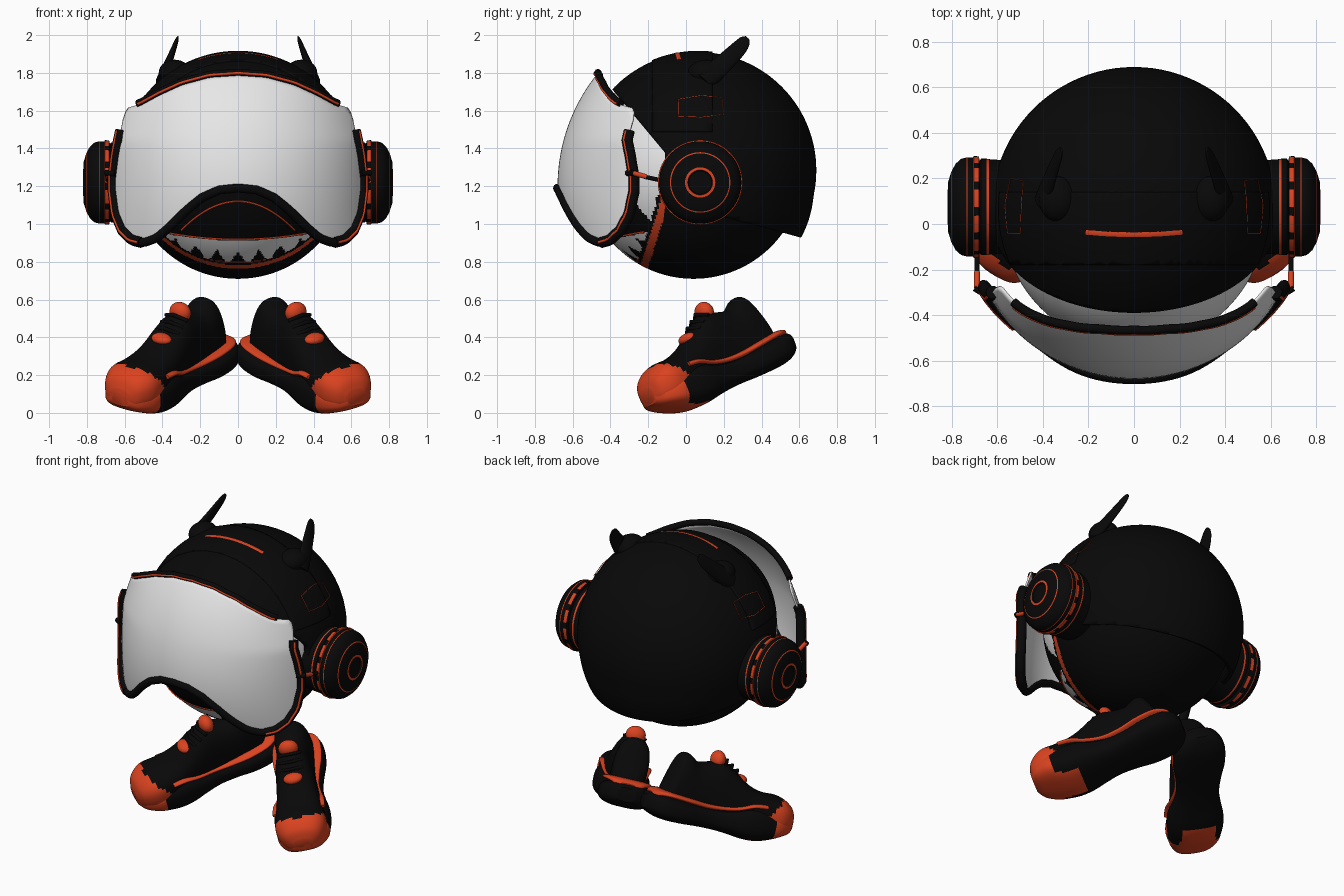
import bpy, bmesh, math
from math import sin, cos, pi, sqrt, radians
from mathutils import Matrix, Vector

cube = bpy.data.objects.get("Cube")
if cube:
    bpy.data.objects.remove(cube)


def material(name, rgb):
    m = bpy.data.materials.new(name)
    m.use_nodes = True
    m.diffuse_color = (*rgb, 1)
    m.node_tree.nodes["Principled BSDF"].inputs["Base Color"].default_value = (*rgb, 1)
    return m


BLACK, ORANGE, WHITE = 0, 1, 2
MATS = [material("black", (0.0025, 0.0025, 0.0025)),
        material("orange", (0.7, 0.055, 0.014)),
        material("white", (0.8, 0.8, 0.8))]
MIRROR = Matrix.Scale(-1, 4, (1, 0, 0))
SIDES = (("left", Matrix.Identity(4)), ("right", MIRROR))


def finish(name, bm, matrix=Matrix.Identity(4), thick=0):
    """Turn a bmesh into a smooth shaded object."""
    bm.transform(matrix)
    bmesh.ops.recalc_face_normals(bm, faces=bm.faces)
    me = bpy.data.meshes.new(name)
    bm.to_mesh(me)
    bm.free()
    for m in MATS:
        me.materials.append(m)
    ob = bpy.data.objects.new(name, me)
    bpy.context.collection.objects.link(ob)
    bpy.ops.object.select_all(action='DESELECT')
    ob.select_set(True)
    bpy.context.view_layer.objects.active = ob
    bpy.ops.object.shade_smooth_by_angle(angle=radians(40))
    if thick:
        mod = ob.modifiers.new("thickness", 'SOLIDIFY')
        mod.thickness, mod.offset = thick, -1


def skin(rings, rule, closed=True, caps=True):
    """Bridge rows of points; rule(row, column, centre) gives the colour."""
    bm = bmesh.new()
    rows = [[bm.verts.new(p) for p in ring] for ring in rings]
    n = len(rows[0])
    for i in range(len(rows) - 1):
        for j in range(n if closed else n - 1):
            k = (j + 1) % n
            f = bm.faces.new((rows[i][j], rows[i][k], rows[i + 1][k], rows[i + 1][j]))
            f.material_index = rule(i, j, f.calc_center_median())
    if caps:
        for i in (0, -1):
            f = bm.faces.new(rows[i])
            f.material_index = rule(i, 0, f.calc_center_median())
    return bm


def refine(rows, steps=5):
    """Smooth in-between rows through the given ones."""
    pts = [Vector(r) for r in (rows[0], *rows, rows[-1])]
    out = []
    for p, q, r, s in zip(pts, pts[1:], pts[2:], pts[3:]):
        for t in (k / steps for k in range(steps)):
            out.append(q + (r - p) * t / 2 + (p - 2.5 * q + 2 * r - s / 2) * t * t
                       + (s / 2 - 1.5 * r + 1.5 * q - p / 2) * t ** 3)
    return out + [pts[-1]]


def loft(name, sections, rule, matrix, power=0.8, n=48):
    """Rounded sections (position, half width, bottom, top) along y."""
    def signed(v):
        return math.copysign(abs(v) ** power, v)
    rings = [[(w * signed(cos(2 * pi * j / n)), a,
               (lo + hi) / 2 + (hi - lo) / 2 * signed(sin(2 * pi * j / n)))
              for j in range(n)] for a, w, lo, hi in refine(sections)]
    finish(name, skin(rings, rule), matrix)


def tube(name, points, radius, mat, matrix=Matrix.Identity(4), cyclic=False):
    cu = bpy.data.curves.new(name, 'CURVE')
    cu.dimensions = '3D'
    cu.bevel_depth, cu.bevel_resolution, cu.use_fill_caps = radius, 3, True
    sp = cu.splines.new('POLY')
    sp.points.add(len(points) - 1)
    for p, co in zip(sp.points, points):
        p.co = (*(matrix @ Vector(co)), 1)
    sp.use_cyclic_u = cyclic
    sp.use_smooth = True
    cu.materials.append(MATS[mat])
    bpy.context.collection.objects.link(bpy.data.objects.new(name, cu))


def blob(name, centre, size, mat, matrix):
    bm = bmesh.new()
    bmesh.ops.create_uvsphere(bm, u_segments=24, v_segments=14, radius=1)
    bm.transform(Matrix.Translation(centre) @ Matrix.Diagonal((*size, 1)))
    for f in bm.faces:
        f.material_index = mat
    finish(name, bm, matrix)


def ball(radius, centre, planes, keep=None, u=96, v=64):
    """Sphere sliced by planes, then reduced to the faces that keep() accepts."""
    bm = bmesh.new()
    bmesh.ops.create_uvsphere(bm, u_segments=u, v_segments=v, radius=radius)
    bm.transform(Matrix.Translation(centre))
    for co, no in planes:
        bmesh.ops.bisect_plane(bm, geom=bm.verts[:] + bm.edges[:] + bm.faces[:],
                               plane_co=co, plane_no=no)
    if keep:
        drop = [f for f in bm.faces if not keep(f.calc_center_median())]
        bmesh.ops.delete(bm, geom=drop, context='FACES')
    return bm


def lerp(table, x):
    for (x0, z0), (x1, z1) in zip(table, table[1:]):
        if x <= x1:
            return z0 + (z1 - z0) * (x - x0) / (x1 - x0)
    return table[-1][1]


# Helmet shell: open at the face and below the rear seam
HC = Vector((0, 0.065, 1.285))


def in_shell(c):
    face = c.y < -0.11 and c.z < 1.7 - 1.2 * (c.y + 0.38)
    return not face and c.z > 1.095 - 0.29 * c.y


shell = ball(0.625, HC, [((0, -0.11, 0), (0, 1, 0)),
                         ((0, -0.38, 1.7), (0, 1.2, 1)),
                         ((0, 0, 1.095), (0, 0.29, 1))], in_shell)
for vert in shell.verts:
    if vert.co.z < 1.15 and vert.co.y > 0.2:
        vert.co.y += (1.15 - vert.co.z) * 0.14 * min(1, (vert.co.y - 0.2) / 0.2)
finish("helmet_shell", shell, thick=0.04)

# Raised crown panel with a nearly flush slit
finish("crown_panel", ball(0.632, HC, [((0, -0.18, 0), (0, 1, 0)), ((0, 0.14, 0), (0, 1, 0)),
                                       ((0, 0, 1.49), (0, 0, 1))],
                           lambda c: -0.18 < c.y < 0.14 and c.z > 1.49), thick=0.02)
tube("crown_slit", [(x, y, HC.z + sqrt(0.595 ** 2 - x * x - (y - HC.y) ** 2))
                    for x, y in ((0.02 * i, -0.04 + 0.0001 * i * i) for i in range(-10, 11))],
     0.04, ORANGE)

# Head with painted mouth; its front ends at a slanted jaw edge
head = ball(0.58, (0, 0.04, 1.29), [((0, -0.11, 1.1), (0, 1, -0.12))], u=256, v=160)
for f in head.faces:
    c = f.calc_center_median()
    edge = c.y + 0.11 - 0.12 * (c.z - 1.1)
    slant = edge + 0.2 * max(0, 1.1 - c.z)
    lip = 0.915 + 0.25 * c.x ** 2
    jaw = 0.75 + 0.65 * c.x ** 2
    spike = 0.075 * abs(2 * ((c.x / 0.11) % 1) - 1) - 0.025
    colour = WHITE
    if edge > 0 or c.z < jaw or (c.z < 1.1 and slant > 0.015):
        colour = BLACK
    elif c.z < 1.2 and slant > -0.03:
        colour = ORANGE
    elif c.z < 1.15 and slant > -0.05:
        colour = BLACK
    elif c.z < jaw + 0.05:
        colour = ORANGE
    elif c.z < jaw + 0.055 + spike:
        colour = BLACK
    elif lip < c.z < 1.22 and abs(c.x) < 0.46:
        colour = BLACK
    f.material_index = colour
finish("head", head)


def on_head(x, z):
    return (x, 0.04 - sqrt(0.582 ** 2 - x * x - (z - 1.29) ** 2), z)


tube("mouth_line", [on_head(0.03 * i, 1.12 - 1.7 * (0.03 * i) ** 2) for i in range(-10, 11)],
     0.005, ORANGE)
tube("lip_line", [on_head(0.04 * i, 0.918 + 0.25 * (0.04 * i) ** 2) for i in range(-10, 11)],
     0.005, ORANGE)

# Visor: curved sheet between an upper and a lower outline
TOP = [(0, 1.795), (0.15, 1.785), (0.3, 1.745), (0.42, 1.69), (0.52, 1.635), (0.585, 1.615),
       (0.605, 1.58), (0.62, 1.5), (0.645, 1.38), (0.66, 1.25)]
LOW = [(0, 1.19), (0.1, 1.18), (0.19, 1.14), (0.27, 1.075), (0.36, 0.985), (0.43, 0.925),
       (0.5, 0.9), (0.56, 0.915), (0.61, 0.965), (0.645, 1.05), (0.66, 1.17)]


def visor_point(x, z, out=0.0):
    rho = 0.69 - 0.95 + sqrt(0.95 ** 2 - (z - 1.2) ** 2) + out
    a = 0.725 - 0.3 * max(0, z - 1.44) + out
    return (x, 0.01 - rho * sqrt(1 - (x / a) ** 2), z)


xs = [0.66 * sin(pi / 2 * i / 32) for i in range(-32, 33)]
grid = []
for x in xs:
    hi, lo = lerp(TOP, abs(x)), lerp(LOW, abs(x))
    grid.append([visor_point(x, lo + (hi - lo) * j / 24) for j in range(25)])
finish("visor", skin(grid, lambda i, j, c: WHITE, closed=False, caps=False), thick=0.012)

# Visor trims
brow = [x for x in xs if abs(x) < 0.54]
tube("visor_top_trim", [visor_point(x, lerp(TOP, abs(x)) + 0.006) for x in brow], 0.02, BLACK)
tube("visor_top_line", [visor_point(x, lerp(TOP, abs(x)) + 0.004, 0.015) for x in brow],
     0.007, ORANGE)
tube("visor_lower_trim", [visor_point(x, lerp(LOW, abs(x))) for x in xs], 0.024, BLACK)
rise = [x for x in xs if x > 0.615]
side_edge = ([visor_point(x, lerp(TOP, x)) for x in rise]
             + [visor_point(x, lerp(LOW, x)) for x in reversed(xs) if x > 0.5])

# Ear cup profile: (x, radius, colour of the strip that follows)
SEGMENTS = 0.682
CUP = [(0.5, 0.2, BLACK), (0.638, 0.21, ORANGE), (0.648, 0.212, BLACK), (0.672, 0.212, BLACK),
       (0.678, 0.204, BLACK), (SEGMENTS, 0.222, ORANGE), (0.704, 0.224, ORANGE),
       (0.707, 0.218, BLACK), (0.732, 0.217, ORANGE), (0.737, 0.217, BLACK),
       (0.76, 0.211, BLACK), (0.784, 0.19, BLACK), (0.8, 0.16, ORANGE), (0.803, 0.154, BLACK),
       (0.817, 0.11, BLACK), (0.818, 0.08, ORANGE), (0.82, 0.066, BLACK),
       (0.812, 0.06, BLACK), (0.815, 0.01, BLACK)]


def cup_colour(i, j, c):
    return BLACK if CUP[i][0] == SEGMENTS and j % 6 < 2 else CUP[i][2]


FIN = [(-0.06, 0.03, -0.05, 0.05), (0.0, 0.028, -0.055, 0.055), (0.1, 0.02, -0.05, 0.05),
       (0.2, 0.014, -0.04, 0.045), (0.25, 0.01, -0.025, 0.04), (0.275, 0.005, -0.005, 0.025)]

# Shoe sections, running from toe to heel
UPPER = [(-0.145, 0.06, 0.05, 0.13), (-0.115, 0.115, 0.02, 0.19), (-0.04, 0.155, 0, 0.233),
         (0.06, 0.152, 0, 0.24), (0.14, 0.14, 0, 0.26), (0.21, 0.13, 0, 0.295),
         (0.3, 0.12, 0, 0.36), (0.37, 0.113, 0, 0.395), (0.45, 0.108, 0, 0.378),
         (0.53, 0.108, 0, 0.368), (0.6, 0.11, 0, 0.41), (0.65, 0.107, 0, 0.395),
         (0.69, 0.1, 0.02, 0.29), (0.73, 0.06, 0.04, 0.18)]
SOLE = [(-0.145, 0.06, 0.04, 0.09), (-0.11, 0.115, 0.01, 0.11), (-0.04, 0.155, -0.02, 0.13),
        (0.03, 0.165, -0.045, 0.15), (0.1, 0.172, -0.058, 0.165), (0.18, 0.168, -0.055, 0.16),
        (0.27, 0.148, -0.04, 0.13), (0.37, 0.132, -0.028, 0.115), (0.48, 0.14, -0.022, 0.115),
        (0.6, 0.16, -0.02, 0.13), (0.72, 0.155, -0.01, 0.145), (0.79, 0.115, 0.015, 0.145),
        (0.825, 0.06, 0.04, 0.125)]
STRIPE = [(a - 0.025, w * 0.95, hi - 0.015, hi + 0.022) for a, w, lo, hi in SOLE[4:]]
POSE = (Matrix.Translation((-0.545, -0.06, 0.045)) @ Matrix.Rotation(radians(-37), 4, 'Z')
        @ Matrix.Rotation(radians(17), 4, 'X') @ Matrix.Rotation(radians(14), 4, 'Y'))


def upper_colour(i, j, c):
    return ORANGE if c.y < 0.18 - c.z else BLACK


def sole_colour(i, j, c):
    under_toe = abs(c.x) < 0.11 and c.z < 0
    return ORANGE if c.y < (0.14 if under_toe else 0) else BLACK


for side, flip in SIDES:
    # Ear cup, visor side trim and hinge
    rings = [[(x, 0.075 + r * cos(2 * pi * j / 72), 1.22 + r * sin(2 * pi * j / 72))
              for j in range(72)] for x, r, m in CUP]
    finish(side + "_ear_cup", skin(rings, cup_colour), flip)
    tube(side + "_visor_side_trim", side_edge, 0.03, BLACK, flip)
    tube(side + "_visor_side_line", [Vector(p) + Vector((0.021, -0.018, 0)) for p in side_edge],
         0.007, ORANGE, flip)
    tube(side + "_hinge_rod", [(0.69, -0.08, 1.22), (0.69, -0.22, 1.25)], 0.012, BLACK, flip)
    tube(side + "_hinge_joint", [(0.69, -0.21, 1.25), (0.69, -0.28, 1.27)], 0.014, ORANGE, flip)
    tube(side + "_hinge_pin", [(0.7, -0.28, 1.27), (0.65, -0.31, 1.27)], 0.016, BLACK, flip)
    outline = ((-0.04, 1.57), (0.08, 1.565), (0.2, 1.58), (0.19, 1.67), (0.08, 1.68), (-0.04, 1.66))
    tube(side + "_panel_outline", [(sqrt(0.633 ** 2 - (y - HC.y) ** 2 - (z - HC.z) ** 2), y, z)
                                   for y, z in outline], 0.002, ORANGE, flip, cyclic=True)
    # Horn fin and its base
    fin_pose = (flip @ Matrix.Translation((0.39, 0.14, 1.795))
                @ Matrix.Rotation(radians(-15), 4, 'Y') @ Matrix.Rotation(radians(45), 4, 'X')
                @ Matrix.Rotation(radians(4), 4, 'Z'))
    loft(side + "_fin", FIN, lambda i, j, c: BLACK, fin_pose, 1)
    blob(side + "_fin_base", (0.335, 0.11, 1.8), (0.085, 0.1, 0.07), BLACK, flip)
    # Shoe
    pose = flip @ MIRROR @ POSE
    loft(side + "_shoe_upper", UPPER, upper_colour, pose)
    loft(side + "_shoe_sole", SOLE, sole_colour, pose, 0.7)
    loft(side + "_sole_stripe", STRIPE, lambda i, j, c: ORANGE, pose, 0.7)
    blob(side + "_tongue", (0, 0.4, 0.4), (0.062, 0.045, 0.055), ORANGE, pose)
    blob(side + "_lace_panel", (0, 0.235, 0.3), (0.06, 0.045, 0.03), ORANGE, pose)
    for k in range(3):
        a, z = 0.27 + 0.04 * k, 0.34 + 0.026 * k
        tube(f"{side}_lace_{k + 1}", [(-0.07, a + 0.02, z - 0.015), (0, a - 0.012, z + 0.012),
                                      (0.07, a + 0.02, z - 0.015)], 0.01, BLACK, pose)
